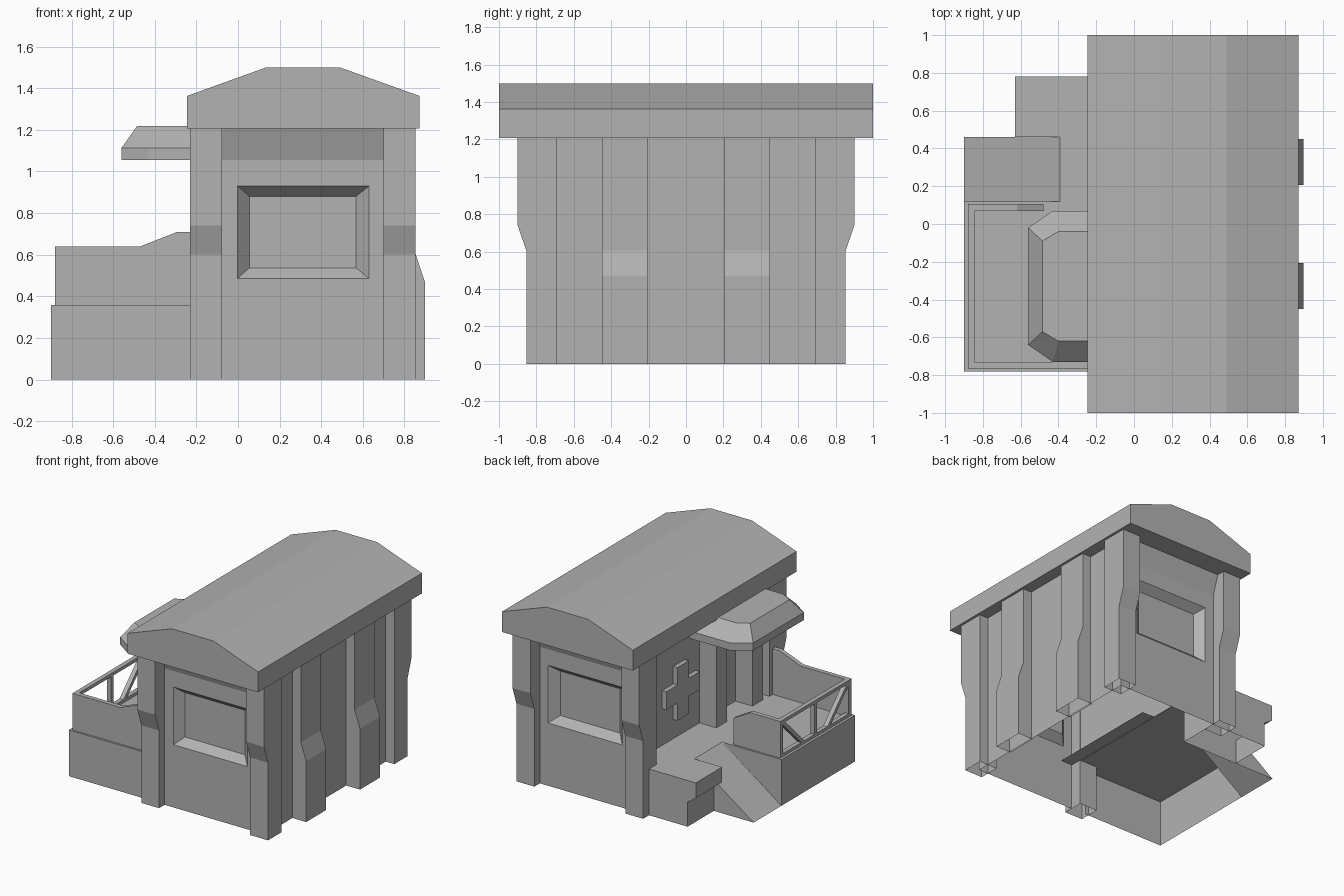
import bpy, bmesh
from mathutils import Vector

if "Cube" in bpy.data.objects:
    bpy.data.objects.remove(bpy.data.objects["Cube"])

grey = bpy.data.materials.new("dark_grey")
grey.diffuse_color = (0.45, 0.45, 0.45, 1)
grey.use_nodes = True
grey.node_tree.nodes["Principled BSDF"].inputs["Base Color"].default_value = grey.diffuse_color


def mesh(name, verts, faces, centre=None):
    """Mesh object; open shells are turned to face away from 'centre'."""
    bm = bmesh.new()
    vs = [bm.verts.new(v) for v in verts]
    for f in faces:
        bm.faces.new([vs[i] for i in f])
    if centre:
        for f in bm.faces:
            f.normal_update()
            if f.normal.dot(f.calc_center_median() - Vector(centre)) < 0:
                f.normal_flip()
    else:
        bmesh.ops.recalc_face_normals(bm, faces=bm.faces[:])
        # parts standing on the ground are open underneath
        ground = [f for f in bm.faces if all(abs(v.co.z) < 1e-4 for v in f.verts)]
        bmesh.ops.delete(bm, geom=ground, context='FACES')
    me = bpy.data.meshes.new(name)
    bm.to_mesh(me)
    bm.free()
    me.materials.append(grey)
    ob = bpy.data.objects.new(name, me)
    bpy.context.collection.objects.link(ob)
    return ob


def loft_faces(n):
    return [(i, (i + 1) % n, n + (i + 1) % n, n + i) for i in range(n)]


def prism(name, profile, axis, t0, t1):
    """Extrude a 2D profile along an axis from t0 to t1."""
    place = {'x': lambda a, b, t: (t, a, b),
             'y': lambda a, b, t: (a, t, b)}[axis]
    n = len(profile)
    verts = [place(a, b, t) for t in (t0, t1) for a, b in profile]
    return mesh(name, verts, loft_faces(n) + [tuple(range(n)), tuple(range(n, 2 * n))])


def rect(a0, a1, b0, b1):
    return [(a0, b0), (a1, b0), (a1, b1), (a0, b1)]


CENTRE = (0.31, 0, 0.6)
WX0, WX1, WY, TOP = -0.08, 0.78, 0.785, 1.206

# End walls with recessed window and sloping band under the roof
for s, label in ((-1, "front"), (1, "back")):
    rings = [(rect(WX0, WX1, 0, 1.055), WY),
             (rect(-0.003, 0.63, 0.485, 0.93), WY),
             (rect(0.055, 0.567, 0.537, 0.88), WY - 0.06)]
    verts = [(x, s * y, z) for r, y in rings for x, z in r]
    faces = [tuple(i + o for i in f) for o in (0, 4) for f in loft_faces(4)]
    faces.append((8, 9, 10, 11))
    verts += [(WX1, s * (WY + 0.05), TOP), (WX0, s * (WY + 0.05), TOP)]
    faces.append((3, 2, 12, 13))
    mesh(label + "_wall", verts, faces, CENTRE)

# Long walls
for x, z, label in ((WX0, 0.35, "porch"), (WX1, 0, "outer")):
    mesh(label + "_side_wall", [(x, -WY, z), (x, WY, z), (x, WY, TOP), (x, -WY, TOP)],
         [(0, 1, 2, 3)], CENTRE)

# Corner pillars and side buttresses
for s in (-1, 1):
    pillar = [(s * y, z) for y, z in
              [(0.69, 0), (0.852, 0), (0.852, 0.6), (0.90, 0.74), (0.90, TOP), (0.69, TOP)]]
    prism("corner_pillar", pillar, 'x', -0.23, -0.078)
    prism("corner_pillar", pillar, 'x', 0.70, 0.853)
    prism("side_buttress", [(WX1 - 0.01, 0), (0.898, 0), (0.898, 0.47), (0.853, 0.605),
                            (0.853, TOP), (WX1 - 0.01, TOP)], 'y', s * 0.207, s * 0.45)

# Main roof
prism("roof", [(-0.245, TOP), (-0.245, 1.363), (0.135, 1.5), (0.49, 1.5),
               (0.872, 1.363), (0.872, TOP)], 'y', -1, 1)

# Porch deck, open underneath, running a little way under the house
X0, Y0, Y1, Z, XB = -0.9, -0.78, 0.12, 0.357, 0.02
mesh("porch_deck",
     [(X0, Y0, 0), (X0, Y1, 0), (X0, Y0, Z), (X0, Y1, Z), (XB, Y0, Z), (XB, Y1, Z),
      (-0.2, Y0, 0), (-0.2, Y0, Z), (-0.4, Y1, Z)],
     [(0, 1, 3, 2), (0, 2, 7, 6), (2, 3, 8, 5, 4, 7), (1, 3, 8)], (-0.5, -0.3, 0.1))

# Ramp and the undercut landing block beside it
mesh("ramp", [(X0, Y1, 0), (X0, 0.46, 0), (-0.393, 0.46, Z), (-0.393, Y1, Z),
              (WX0, 0.46, Z), (WX0, Y1, Z), (-0.393, 0.46, 0)],
     [(0, 1, 2, 3), (3, 2, 4, 5), (1, 6, 2)], (-0.4, 0.29, 0))
prism("landing_block", [(WX0, 0), (-0.56, 0), (-0.56, 0.19), (-0.63, 0.24),
                        (-0.63, Z), (WX0, Z)], 'y', 0.46, 0.78)

# Solid railing panels
prism("front_railing_panel", [(-0.88, Z), (-0.88, 0.64), (-0.47, 0.64), (-0.29, 0.71),
                              (-0.2, 0.71), (-0.2, Z)], 'y', -0.765, -0.73)
prism("ramp_railing_panel", [(-0.88, Z), (-0.88, 0.64), (-0.62, 0.64), (-0.48, 0.56),
                             (-0.48, Z)], 'y', 0.07, 0.105)

# Braced open railing
bars = [rect(-0.765, 0.105, 0.615, 0.64), rect(-0.765, 0.105, Z, 0.38)]
bars += [rect(y, y + 0.03, Z, 0.64) for y in (-0.765, -0.345, 0.075)]
for s in (-1, 1):
    bars.append([(-0.33 + s * d, z) for d, z in
                 [(0.13, 0.37), (0.17, 0.37), (0.42, 0.62), (0.38, 0.62)]])
for b in bars:
    prism("railing_bar", b, 'x', -0.88, -0.845)

# Door canopy with bevelled rim
rim = [(WX0, 0.07), (-0.43, 0.07), (-0.56, -0.02), (-0.56, -0.64), (-0.43, -0.73), (WX0, -0.73)]
top = [(WX0, -0.04), (-0.40, -0.04), (-0.485, -0.09), (-0.485, -0.57), (-0.40, -0.62), (WX0, -0.62)]
verts = [(x, y, z) for ring, z in ((rim, 1.055), (rim, 1.113), (top, 1.219)) for x, y in ring]
mesh("door_canopy", verts,
     [tuple(i + o for i in f) for o in (0, 6) for f in loft_faces(6)]
     + [tuple(range(6)), tuple(range(12, 18))])

# Door jambs
for y in (-0.62, -0.18):
    prism("door_jamb", rect(WX0, -0.225, Z, 1.055), 'y', y, y + 0.13)

# Raised cross sign on the porch wall
a, b = 0.07, 0.205
outline = [(a, b), (a, a), (b, a), (b, -a), (a, -a), (a, -b),
           (-a, -b), (-a, -a), (-b, -a), (-b, a), (-a, a), (-a, b)]
prism("cross_sign", [(0.2 + u, 0.71 + v) for u, v in outline], 'x', WX0 - 0.035, WX0 + 0.01)
